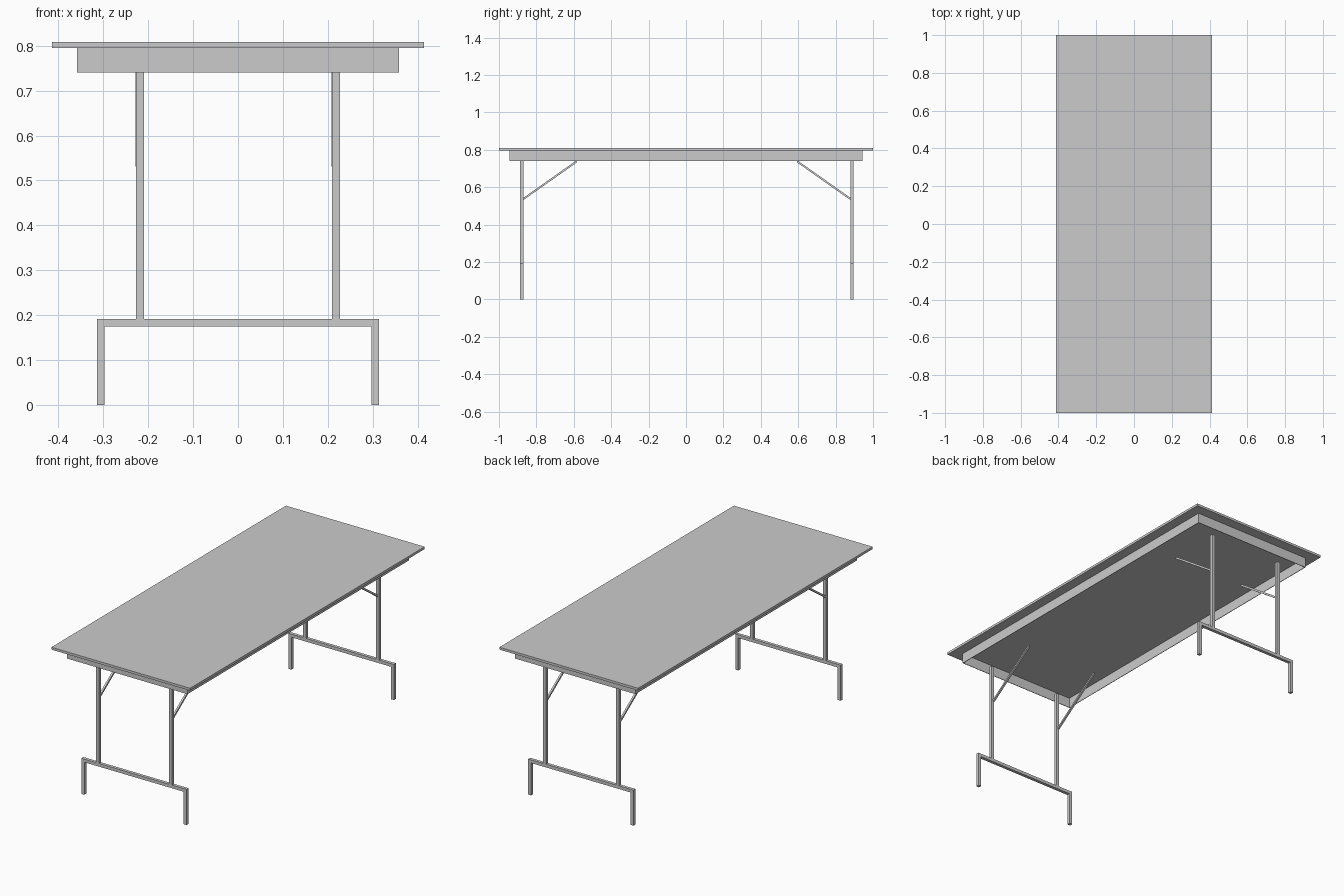
import bpy
import math
from mathutils import Vector

if "Cube" in bpy.data.objects:
    bpy.data.objects.remove(bpy.data.objects["Cube"])

grey = bpy.data.materials.new("plain grey")
grey.diffuse_color = (0.6, 0.6, 0.6, 1)
grey.use_nodes = True
grey.node_tree.nodes["Principled BSDF"].inputs["Base Color"].default_value = grey.diffuse_color


def box(name, x, y, z):
    """Box spanning the given (low, high) ranges."""
    bpy.ops.mesh.primitive_cube_add(size=1, location=[sum(r) / 2 for r in (x, y, z)])
    ob = bpy.context.object
    ob.name = name
    ob.scale = [r[1] - r[0] for r in (x, y, z)]
    bpy.ops.object.transform_apply(location=False, rotation=False, scale=True)
    ob.data.materials.append(grey)
    return ob


def rod(name, a, b, width):
    """Square rod between two points in a plane of constant x."""
    a, b = Vector(a), Vector(b)
    d, h = b - a, width / 2
    ob = box(name, (-h, h), (-h, h), (-d.length / 2, d.length / 2))
    ob.location = (a + b) / 2
    ob.rotation_euler.x = math.atan2(-d.y, d.z)
    return ob


# Table top
TOP, UNDER, LOW = 0.808, 0.795, 0.74
box("table_top", (-0.414, 0.414), (-1, 1), (UNDER, TOP))

# Apron: four thin boards, open underneath
AX, AY, T = 0.359, 0.944, 0.003
for s, side in ((-1, "left"), (1, "right")):
    box("apron_" + side, sorted((s * AX, s * (AX - T))), (-AY, AY), (LOW, UNDER))
for s, side in ((-1, "front"), (1, "back")):
    box("apron_" + side, (-AX + T, AX - T), sorted((s * AY, s * (AY - T))), (LOW, UNDER))

# Folding leg frames, one at each end
W = 0.0175
BAR_LOW, BAR_TOP = 0.175, 0.192
for s, end in ((-1, "front"), (1, "back")):
    yc = 0.005 + s * 0.883
    y = (yc - W / 2, yc + W / 2)
    box(end + "_crossbar", (-0.3145, 0.3145), y, (BAR_LOW, BAR_TOP))
    for m, side in ((-1, "left"), (1, "right")):
        part = f"{end}_{side}_"
        box(part + "foot", sorted((m * 0.297, m * 0.3145)), y, (0, BAR_LOW))
        box(part + "post", sorted((m * 0.209, m * 0.227)), y, (BAR_TOP, LOW))
        # Diagonal brace, set slightly to the left of its post
        bx = m * 0.218 - 0.005
        rod(part + "brace", (bx, yc - s * 0.006, 0.535), (bx, yc - s * 0.294, 0.738), 0.01)
